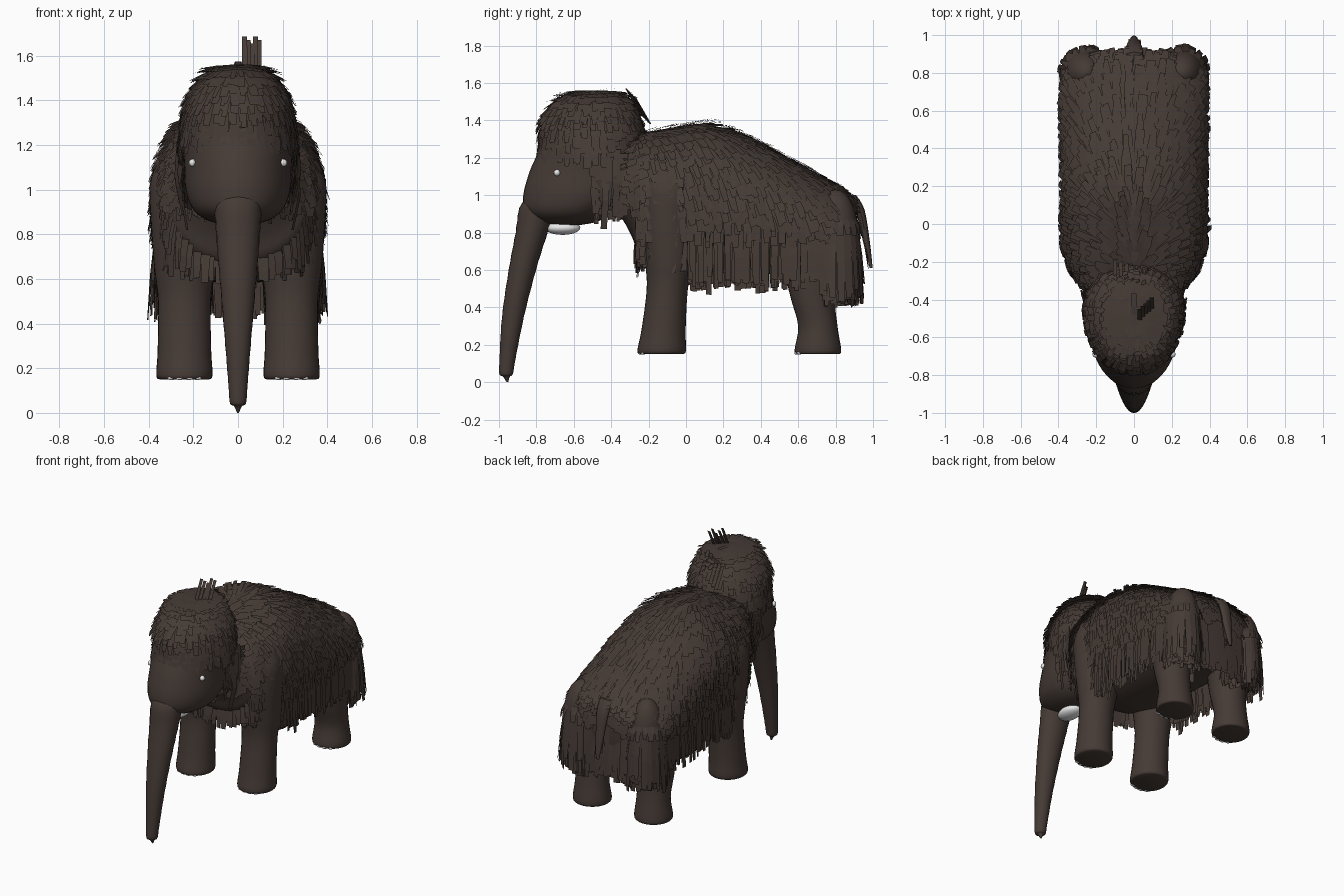
import bpy, bmesh, math, random
from mathutils import Vector

random.seed(4)
if "Cube" in bpy.data.objects:
    bpy.data.objects.remove(bpy.data.objects["Cube"], do_unlink=True)


def material(name, rgb):
    m = bpy.data.materials.new(name)
    m.use_nodes = True
    m.diffuse_color = (*rgb, 1)
    bsdf = m.node_tree.nodes["Principled BSDF"]
    bsdf.inputs["Base Color"].default_value = (*rgb, 1)
    bsdf.inputs["Roughness"].default_value = 0.8
    return m


BROWN = material("dark brown", (0.06, 0.043, 0.036))
WHITE = material("ivory white", (0.8, 0.8, 0.8))


def finish(name, bm, mat, smooth=True):
    mesh = bpy.data.meshes.new(name)
    bm.to_mesh(mesh)
    bm.free()
    mesh.materials.append(mat)
    ob = bpy.data.objects.new(name, mesh)
    bpy.context.collection.objects.link(ob)
    if smooth:
        bpy.ops.object.select_all(action="DESELECT")
        ob.select_set(True)
        bpy.context.view_layer.objects.active = ob
        bpy.ops.object.shade_smooth_by_angle(angle=math.radians(50))
    return ob


def spline(keys, steps):
    """Smooth rows of numbers passing through the key rows."""
    out = []
    for i in range(len(keys) - 1):
        a, b, c, d = (keys[max(0, min(len(keys) - 1, i + k))] for k in (-1, 0, 1, 2))
        for s in range(steps):
            t = s / steps
            out.append([q + 0.5 * t * (r - p + t * (2 * p - 5 * q + 4 * r - e + t * (3 * (q - r) + e - p)))
                        for p, q, r, e in zip(a, b, c, d)])
    return out + [list(keys[-1])]


def loft(name, keys, axis="z", x=0, segs=32, steps=4, power=1.0, ripple=0):
    """Key rows: position on axis, centre, half width, upper/back and lower/front radius."""
    bm = bmesh.new()
    rings = []
    for i, (t, c, w, up, down) in enumerate(spline(keys, steps)):
        ring = []
        swell = 1 + ripple * (i % 2)
        for k in range(segs):
            a = math.tau * k / segs
            u, v = (math.copysign(abs(f) ** power, f) for f in (math.cos(a), math.sin(a)))
            side = c + v * swell * (up if v > 0 else down)
            px = x + u * w * swell
            ring.append(bm.verts.new((px, t, side) if axis == "y" else (px, side, t)))
        rings.append(ring)
    for r, s in zip(rings, rings[1:]):
        for k in range(segs):
            j = (k + 1) % segs
            bm.faces.new((r[k], r[j], s[j], s[k]))
    bm.faces.new(rings[0])
    bm.faces.new(rings[-1])
    bmesh.ops.recalc_face_normals(bm, faces=bm.faces[:])
    return finish(name, bm, BROWN)


def strip(bm, points, across, width):
    """One flat lock of hair through the points."""
    rows = []
    for i, p in enumerate(points):
        h = across * width * (0.5 - 0.06 * i)
        rows.append((bm.verts.new(p - h), bm.verts.new(p + h)))
    for r, s in zip(rows, rows[1:]):
        bm.faces.new((r[0], s[0], s[1], r[1]))


def hair(name, source, keep, length, flow, per=2, lift=0.011):
    """Cover a part with overlapping locks that follow the flow direction."""
    bm = bmesh.new()
    mesh = source.data
    for face in mesh.polygons:
        n = face.normal.copy()
        for _ in range(per):
            weights = [random.random() for _ in face.vertices]
            p = Vector()
            for w, v in zip(weights, face.vertices):
                p += mesh.vertices[v].co * (w / sum(weights))
            if not keep(p, n):
                continue
            d = flow - n * flow.dot(n)
            if n.z < 0:
                d = Vector((0, 0, -1))
            d.normalize()
            across = n.cross(d)
            if across.length < 0.1:
                continue
            across.normalize()
            across = (across + d * random.uniform(-0.12, 0.12)).normalized()
            size = length(p) * random.uniform(0.85, 1.15)
            droop = Vector((0, 0, -0.3 * (1 - max(n.z, 0))))
            mid = p + d * size * 0.5 + n * random.uniform(0.5, 1.4) * lift
            tip = mid + (d * 0.75 + droop).normalized() * size * 0.5
            tip += n * random.uniform(0, 0.8) * lift
            strip(bm, [p, mid, tip], across, random.uniform(0.025, 0.05))
    return finish(name, bm, BROWN, False)


def ellipsoid(name, centre, radii, mat):
    bm = bmesh.new()
    bmesh.ops.create_uvsphere(bm, u_segments=20, v_segments=14, radius=1)
    bmesh.ops.scale(bm, vec=radii, verts=bm.verts[:])
    bmesh.ops.translate(bm, vec=centre, verts=bm.verts[:])
    return finish(name, bm, mat)


# Body with a neck, high shoulders and a sloping rump
body = loft("body", [
    (-0.48, 1.08, 0.14, 0.12, 0.16), (-0.36, 1.05, 0.22, 0.24, 0.16),
    (-0.29, 1.0, 0.28, 0.31, 0.22), (-0.24, 0.97, 0.32, 0.36, 0.3),
    (-0.08, 0.96, 0.365, 0.4, 0.35), (0.1, 0.95, 0.37, 0.43, 0.36),
    (0.3, 0.93, 0.37, 0.39, 0.35), (0.5, 0.9, 0.37, 0.32, 0.32),
    (0.7, 0.86, 0.365, 0.25, 0.28), (0.8, 0.83, 0.345, 0.22, 0.25),
    (0.87, 0.81, 0.26, 0.18, 0.2), (0.89, 0.8, 0.14, 0.1, 0.12)],
    axis="y", segs=48, power=0.9)

# Head tapering forward into the muzzle
head = loft("head", [
    (1.56, -0.48, 0.03, 0.04, 0.04), (1.53, -0.48, 0.12, 0.14, 0.17),
    (1.42, -0.47, 0.215, 0.21, 0.285), (1.25, -0.46, 0.255, 0.225, 0.325),
    (1.13, -0.5, 0.242, 0.23, 0.335), (1.0, -0.55, 0.235, 0.24, 0.32),
    (0.91, -0.6, 0.2, 0.2, 0.26), (0.86, -0.62, 0.13, 0.15, 0.17),
    (0.84, -0.62, 0.04, 0.05, 0.06)], segs=40)

# Trunk with faint rings and a pointed fingertip
loft("trunk", [
    (1.0, -0.74, 0.1, 0.1, 0.1), (0.93, -0.79, 0.105, 0.1, 0.1),
    (0.8, -0.825, 0.097, 0.085, 0.085), (0.6, -0.875, 0.081, 0.072, 0.072),
    (0.35, -0.925, 0.06, 0.058, 0.058), (0.12, -0.955, 0.042, 0.042, 0.042),
    (0.045, -0.962, 0.036, 0.036, 0.036), (0.03, -0.96, 0.018, 0.018, 0.018),
    (0, -0.955, 0.004, 0.004, 0.004)], steps=5, segs=24, ripple=0.025)

# Tail
loft("tail", [
    (1.0, 0.88, 0.05, 0.03, 0.03), (0.92, 0.93, 0.045, 0.025, 0.025),
    (0.75, 0.965, 0.03, 0.018, 0.018), (0.61, 0.99, 0.012, 0.008, 0.008)], segs=12)


# Shaggy coat with a long skirt along the flanks
def coat_length(p):
    hem = 0.65 if p.y < 0 else 0.54 if p.y < 0.72 else 0.47
    if p.z < 0.85 and p.y > -0.3:
        return max(0.1, p.z - hem + random.uniform(-0.04, 0.03))
    return 0.09 if p.y > 0.75 else 0.13


def coat_keep(p, n):
    return n.z > -0.75 and p.z > (0.62 if p.y > -0.26 else 1.0)


DOWN = Vector((0, 0.02, -1))
hair("coat", body, coat_keep, coat_length, Vector((0, 0.35, -1)))

# Legs, toenails, haunches and eyes
LEGS = {
    "front": [(0.15, -0.13, 0.11, 0.115, 0.115), (0.17, -0.13, 0.126, 0.13, 0.13),
              (0.28, -0.12, 0.12, 0.118, 0.118), (0.5, -0.1, 0.118, 0.11, 0.11),
              (0.65, -0.09, 0.135, 0.13, 0.13), (0.85, -0.1, 0.15, 0.15, 0.14),
              (1.02, -0.1, 0.155, 0.16, 0.14), (1.13, -0.1, 0.12, 0.12, 0.1)],
    "rear": [(0.15, 0.705, 0.11, 0.11, 0.11), (0.17, 0.705, 0.126, 0.125, 0.125),
             (0.3, 0.705, 0.112, 0.105, 0.105), (0.45, 0.68, 0.118, 0.12, 0.12),
             (0.6, 0.69, 0.13, 0.16, 0.16), (0.8, 0.7, 0.13, 0.17, 0.17)]}
for label, s in (("left", 1), ("right", -1)):
    for place, keys in LEGS.items():
        loft(f"{place}_leg_{label}", keys, x=s * 0.24)
        for i in range(4):
            a = math.radians(-90 + (i - 1.5) * 20)
            ellipsoid(f"{place}_toenail_{label}_{i + 1}",
                      (s * 0.24 + 0.114 * math.cos(a), keys[0][1] + 0.114 * math.sin(a), 0.156),
                      (0.019, 0.013, 0.009), WHITE)
    haunch = ellipsoid(f"haunch_{label}", (s * 0.255, 0.8, 0.8), (0.115, 0.12, 0.23), BROWN)
    hair(f"haunch_hair_{label}", haunch, lambda p, n: n.z > -0.7 and p.y > 0.74 and p.z < 0.88,
         coat_length, DOWN)
    ellipsoid(f"eye_{label}", (s * 0.203, -0.69, 1.12), (0.017, 0.017, 0.017), WHITE)

# Pale lower lip
ellipsoid("lower_lip", (0, -0.66, 0.825), (0.065, 0.095, 0.037), WHITE)


# Hair cap on the head, lower behind the cheeks
def head_keep(p, n):
    return p.z > (1.27 if p.y < -0.62 else 1.24 if p.y < -0.5 else 1.02)


hair("head_hair", head, head_keep, lambda p: 0.11, DOWN, lift=0.007)

# Loose locks: ears, crown tuft, nape and tail
bm = bmesh.new()
for s in (-1, 1):
    for i in range(8):
        top = Vector((s * random.uniform(0.245, 0.27), -0.47 + 0.02 * i, random.uniform(1.1, 1.25)))
        drop = top.z - (0.82 if i == 2 else random.uniform(0.87, 0.98))
        strip(bm, [top, top - Vector((-s * 0.01, 0, drop / 2)), top - Vector((s * 0.02, 0.01, drop))],
              Vector((0.3 * s, 0.95, 0)), 0.045)
for i in range(5):
    root = Vector((0.03 + 0.016 * i, -0.52 + 0.015 * i, 1.53))
    strip(bm, [root, root + Vector((0, 0.07, 0.155 - 0.015 * (i % 3)))], Vector((1, 0, 0)), 0.025)
for i in range(6):
    root = Vector((-0.1 + 0.03 * i, -0.19 - 0.01 * i, 1.38 + 0.01 * i))
    strip(bm, [root, root + Vector((0, -0.08, 0.14))], Vector((0.9, 0.4, 0)), 0.025)
for i in range(6):
    root = Vector((random.uniform(-0.03, 0.03), 0.93, random.uniform(0.86, 0.96)))
    strip(bm, [root, root + Vector((0, 0.025, -0.14)), root + Vector((0, 0.045, -0.26))],
          Vector((1, random.uniform(-0.5, 0.5), 0)), 0.025)
finish("loose_locks", bm, BROWN, False)
